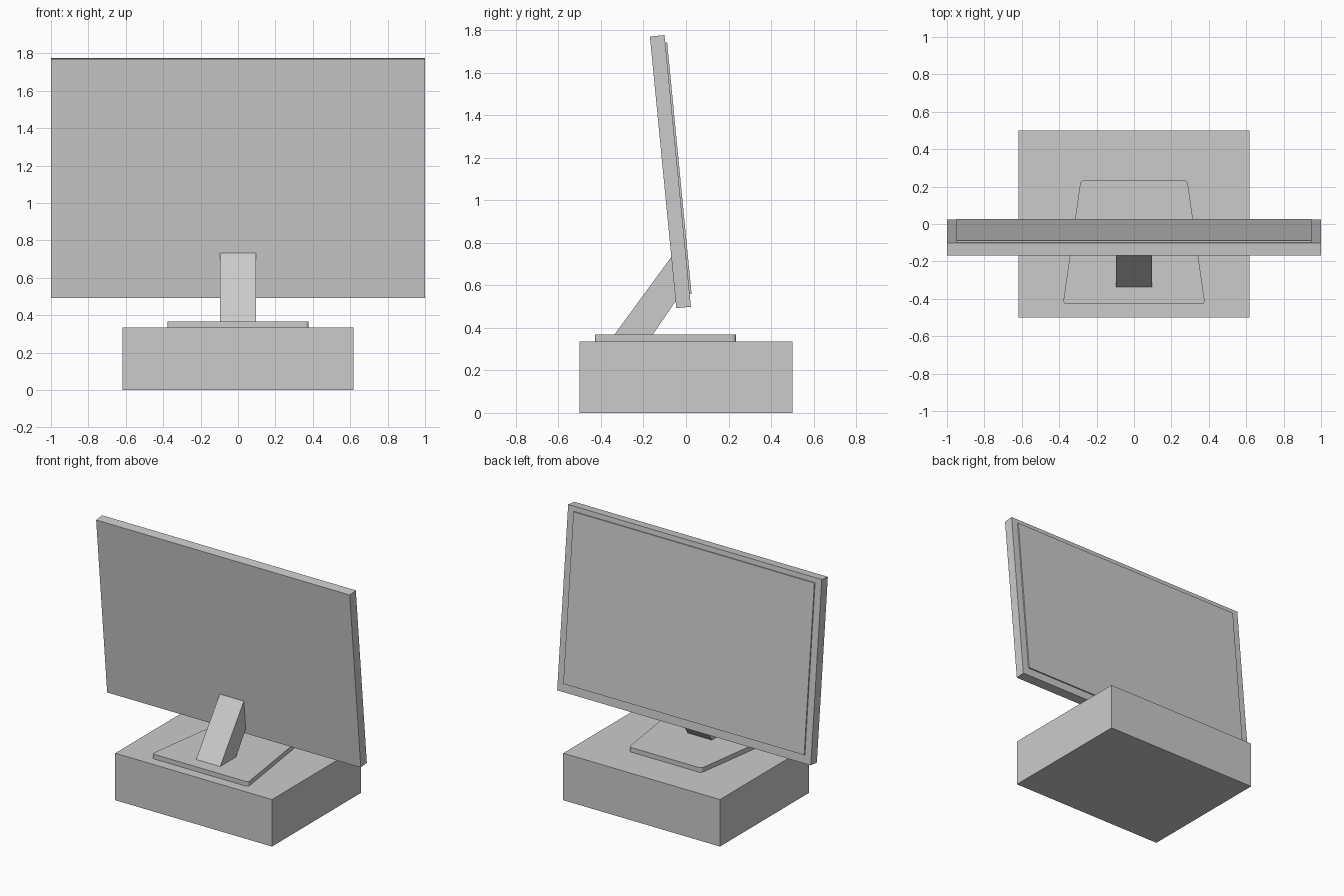
import bpy, bmesh
from mathutils import Vector

if "Cube" in bpy.data.objects:
    bpy.data.objects.remove(bpy.data.objects["Cube"])


def finish(name, bm):
    bmesh.ops.recalc_face_normals(bm, faces=bm.faces[:])
    mesh = bpy.data.meshes.new(name)
    bm.to_mesh(mesh)
    bm.free()
    obj = bpy.data.objects.new(name, mesh)
    bpy.context.collection.objects.link(obj)
    return obj


def extrude(name, points, direction, corner=0.0):
    """Extrude a planar outline; optionally round the edges along the direction."""
    bm = bmesh.new()
    face = bm.faces.new([bm.verts.new(p) for p in points])
    res = bmesh.ops.extrude_face_region(bm, geom=[face])
    moved = [g for g in res["geom"] if isinstance(g, bmesh.types.BMVert)]
    bmesh.ops.translate(bm, verts=moved, vec=direction)
    if corner:
        d = Vector(direction).normalized()
        edges = [e for e in bm.edges
                 if abs((e.verts[0].co - e.verts[1].co).normalized().dot(d)) > 0.99]
        bmesh.ops.bevel(bm, geom=edges, offset=corner, segments=4,
                        profile=0.5, affect='EDGES')
    return finish(name, bm)


def side_profile(name, yz, half_width):
    """Extrude a side outline symmetrically across x."""
    return extrude(name, [(-half_width, y, z) for y, z in yz], (2 * half_width, 0, 0))


# Box pedestal
side_profile("pedestal", [(-0.5, 0), (0.5, 0), (0.5, 0.335), (-0.5, 0.335)], 0.618)

# Tapered stand plate with rounded corners
extrude("stand_plate",
        [(-0.38, -0.428, 0.335), (0.38, -0.428, 0.335),
         (0.285, 0.235, 0.335), (-0.285, 0.235, 0.335)],
        (0, 0, 0.033), corner=0.02)

# Slanted neck, ending inside the screen housing
side_profile("neck", [(-0.338, 0.366), (-0.158, 0.366), (-0.03, 0.552),
                      (-0.045, 0.732), (-0.07, 0.732)], 0.095)

# Tilted screen: u runs up the screen, n points out of the display side
low = Vector((0.023, 0.499))
u = (Vector((-0.101, 1.776)) - low).normalized()
n = Vector((u.y, -u.x))
height, depth = 1.283, 0.069


def slab(name, start, end, back, front, half_width):
    corners = [(start, back), (start, front), (end, front), (end, back)]
    side_profile(name, [tuple(low + u * a + n * b) for a, b in corners], half_width)


slab("screen_housing", 0, height, -depth, 0, 1.0)

# Slightly raised display panel
slab("display_panel", 0.06, height - 0.035, -0.01, 0.009, 0.95)
